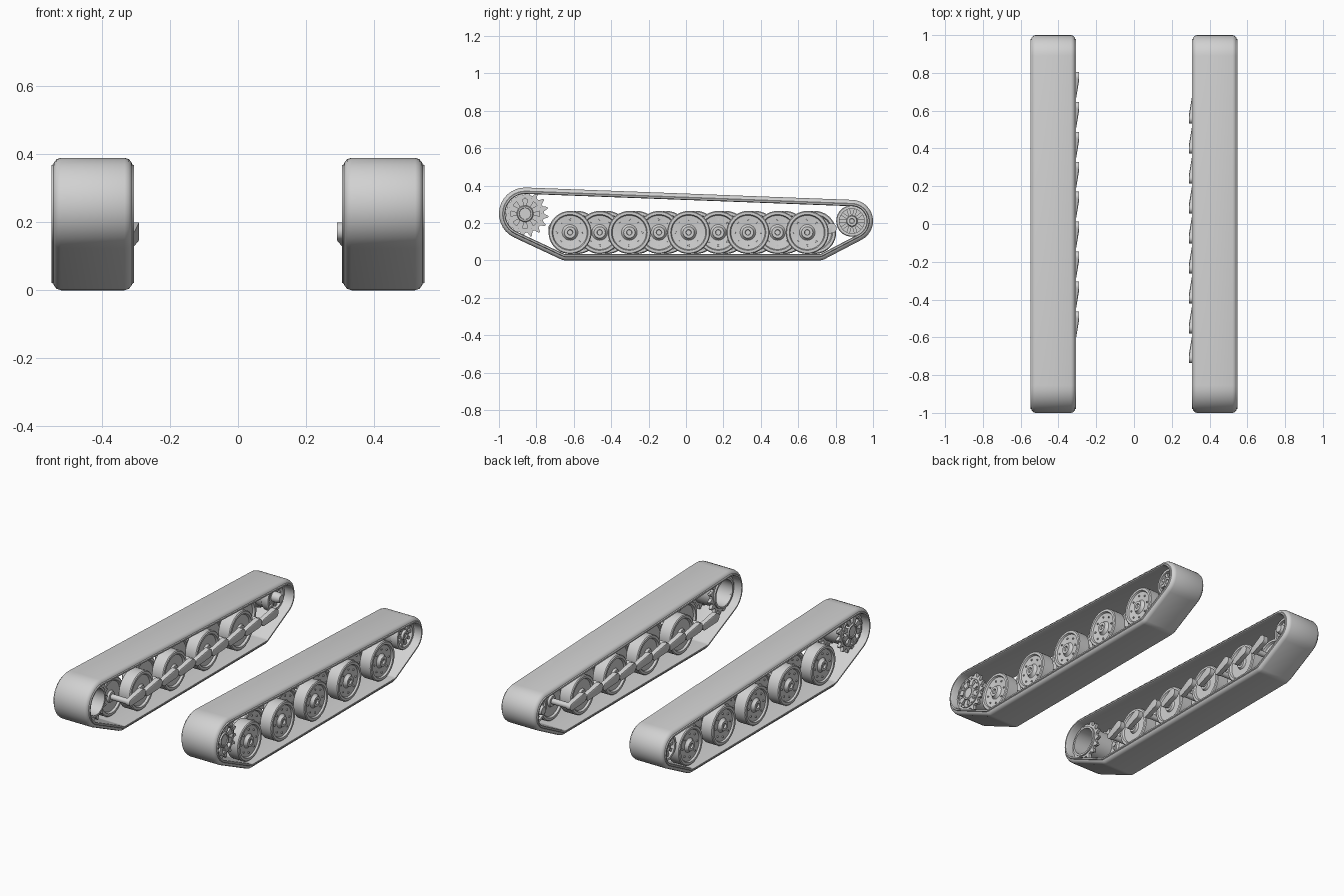
import bpy, bmesh, math
from math import sin, cos, pi, tau

if "Cube" in bpy.data.objects:
    bpy.data.objects.remove(bpy.data.objects["Cube"])

grey = bpy.data.materials.new("light_grey")
grey.use_nodes = True
colour = (0.64, 0.64, 0.64, 1)
grey.diffuse_color = colour
grey.node_tree.nodes["Principled BSDF"].inputs["Base Color"].default_value = colour


def loft(bm, loops, closed=False):
    """Skin a list of equal point loops; join last to first, or cap both ends."""
    rings = [[bm.verts.new(p) for p in loop] for loop in loops]
    n = len(rings[0])
    pairs = list(zip(rings, rings[1:]))
    if closed:
        pairs.append((rings[-1], rings[0]))
    else:
        bm.faces.new(rings[0][::-1])
        bm.faces.new(rings[-1])
    for a, b in pairs:
        for i in range(n):
            j = (i + 1) % n
            bm.faces.new((a[i], a[j], b[j], b[i]))


def circle(x, r, centre, n):
    y, z = centre
    return [(x, y + r * cos(tau * i / n), z + r * sin(tau * i / n)) for i in range(n)]


def lathe(bm, profile, centre, closed=False, n=40):
    """Turn (x, radius) points about a sideways axle."""
    loft(bm, [circle(x, r, centre, n) for x, r in profile], closed)


def spoke(bm, centre, angle, x0, x1, r0, r1, w0, w1):
    """Tapered radial bar."""
    c, s = cos(angle), sin(angle)

    def quad(r, w):
        return [(x, centre[0] + r * c - t * s, centre[1] + r * s + t * c)
                for x, t in ((x0, -w), (x1, -w), (x1, w), (x0, w))]
    loft(bm, [quad(r0, w0), quad(r1, w1)])


def gear(bm, centre, x0, x1, bore, root, tip, teeth):
    """Toothed ring."""
    n = teeth * 4

    def outline(x):
        pts = []
        for i in range(n):
            r = (root, root, tip, tip)[i % 4]
            a = tau * (i + (0, 0.3, 0.3, 0)[i % 4]) / n
            pts.append((x, centre[0] + r * cos(a), centre[1] + r * sin(a)))
        return pts
    loft(bm, [circle(x0, bore, centre, n), outline(x0), outline(x1),
              circle(x1, bore, centre, n)], closed=True)


def finish(bm, name, side):
    """Put the part on its side of the model and shade it."""
    for v in bm.verts:
        v.co.x *= side
    bmesh.ops.recalc_face_normals(bm, faces=bm.faces)
    mesh = bpy.data.meshes.new(name)
    bm.to_mesh(mesh)
    bm.free()
    mesh.materials.append(grey)
    mesh.shade_smooth()
    mesh.set_sharp_from_angle(angle=math.radians(32))
    bpy.context.collection.objects.link(bpy.data.objects.new(name, mesh))


# Belt path: circles (y, z, radius) wrapped counter-clockwise
SPROCKET, IDLER = (-0.86, 0.25), (0.887, 0.211)
PATH = [(-0.64, 0.07, 0.07), (0.71, 0.07, 0.07), (*IDLER, 0.113), (*SPROCKET, 0.14)]


def belt_loop(x, inset, steps=14):
    normals = []
    for a, b in zip(PATH, PATH[1:] + PATH[:1]):
        dy, dz = b[0] - a[0], b[1] - a[1]
        normals.append(math.atan2(dz, dy) - math.acos((a[2] - b[2]) / math.hypot(dy, dz)))
    pts = []
    for i, (y, z, r) in enumerate(PATH):
        start = normals[i - 1]
        sweep = (normals[i] - start) % tau
        for k in range(steps + 1):
            a = start + sweep * k / steps
            pts.append((x, y + (r - inset) * cos(a), z + (r - inset) * sin(a)))
    return pts


def make_belt(side, label):
    half = [(0.094, 0), (0.106, 0.004), (0.114, 0.013), (0.116, 0.019),
            (0.1215, 0.022), (0.1215, 0.03), (0.112, 0.034)]
    mid = 0.4275
    section = [(mid + w, d) for w, d in half] + [(mid - w, d) for w, d in half[::-1]]
    bm = bmesh.new()
    loft(bm, [belt_loop(x, d) for x, d in section], closed=True)
    finish(bm, label + "_track_belt", side)


def make_sprocket(side, label):
    c = SPROCKET
    bm = bmesh.new()
    gear(bm, c, 0.485, 0.503, 0.078, 0.102, 0.125, 16)
    gear(bm, c, 0.355, 0.373, 0.078, 0.102, 0.125, 16)
    # Open drum, closed by a plate behind the spokes
    lathe(bm, [(0.345, 0.078), (0.345, 0.09), (0.51, 0.09), (0.51, 0.078)], c, True)
    lathe(bm, [(0.455, 0.08), (0.465, 0.08)], c)
    lathe(bm, [(0.46, 0.046), (0.505, 0.046), (0.515, 0.04), (0.515, 0.032), (0.51, 0.03)], c)
    for i in range(8):
        a = tau * (i + 0.5) / 8
        spoke(bm, c, a, 0.48, 0.508, 0.04, 0.082, 0.012, 0.017)
    for i in range(16):
        a = tau * i / 16
        lathe(bm, [(0.5, 0.005), (0.514, 0.005)],
              (c[0] + 0.084 * cos(a), c[1] + 0.084 * sin(a)), n=6)
    finish(bm, label + "_drive_sprocket", side)


def make_idler(side, label):
    c = IDLER
    bm = bmesh.new()
    for x in (0.365, 0.455):
        lathe(bm, [(x, 0.066), (x, 0.08), (x + 0.006, 0.084), (x + 0.039, 0.084),
                   (x + 0.045, 0.08), (x + 0.045, 0.066)], c, True)
        for i in range(10):
            spoke(bm, c, tau * i / 10, x + 0.014, x + 0.034, 0.02, 0.07, 0.008, 0.009)
    lathe(bm, [(0.33, 0.022), (0.35, 0.03), (0.49, 0.03), (0.502, 0.026),
               (0.502, 0.014), (0.496, 0.012)], c, n=24)
    lathe(bm, [(0.405, 0.074), (0.46, 0.074)], c)
    finish(bm, label + "_idler_wheel", side)


def make_road_wheel(side, label, y, x0):
    c = (y, 0.15)
    profile = [(0, 0.03), (0.012, 0.036), (0.012, 0.09), (0, 0.096), (0, 0.11),
               (0.005, 0.115), (0.075, 0.115), (0.08, 0.11), (0.08, 0.096),
               (0.07, 0.091), (0.065, 0.042), (0.072, 0.034), (0.084, 0.03),
               (0.084, 0.015), (0.074, 0.013)]
    bm = bmesh.new()
    lathe(bm, [(x0 + x, r) for x, r in profile], c)
    for i in range(8):
        a = tau * i / 8
        lathe(bm, [(x0 + 0.06, 0.006), (x0 + 0.074, 0.005)],
              (y + 0.07 * cos(a), 0.15 + 0.07 * sin(a)), n=8)
    finish(bm, label, side)


def make_arm(side, label, y, x0):
    # Swing arm: tapered link from raised pivot to axle, the two sides opposed
    pivot, axle = (y - 0.09 * side, 0.173), (y, 0.15)
    bm = bmesh.new()
    for x, w, r, c in ((0.292, 0.03, 0.027, pivot), (0.306, 0.026, 0.021, axle)):
        for p in circle(x, r, c, 20) + circle(x + w, r, c, 20):
            bm.verts.new(p)
    hull = bmesh.ops.convex_hull(bm, input=bm.verts)
    loose = {v for v in hull["geom_interior"] if isinstance(v, bmesh.types.BMVert)}
    bmesh.ops.delete(bm, geom=list(loose), context="VERTS")
    lathe(bm, [(0.31, 0.017), (x0 + 0.03, 0.017)], axle, n=20)
    finish(bm, label, side)


# Both running gears; the right wheels sit a little further back
for side, label in ((1, "left"), (-1, "right")):
    make_belt(side, label)
    make_sprocket(side, label)
    make_idler(side, label)
    shift = 0 if side > 0 else 0.04
    for i in range(9):
        y = -0.62 + 0.1585 * i + shift
        row, x0 = (("outer", 0.436), ("inner", 0.346))[i % 2]
        make_road_wheel(side, f"{label}_{row}_road_wheel_{i + 1}", y, x0)
        make_arm(side, f"{label}_swing_arm_{i + 1}", y, x0)
